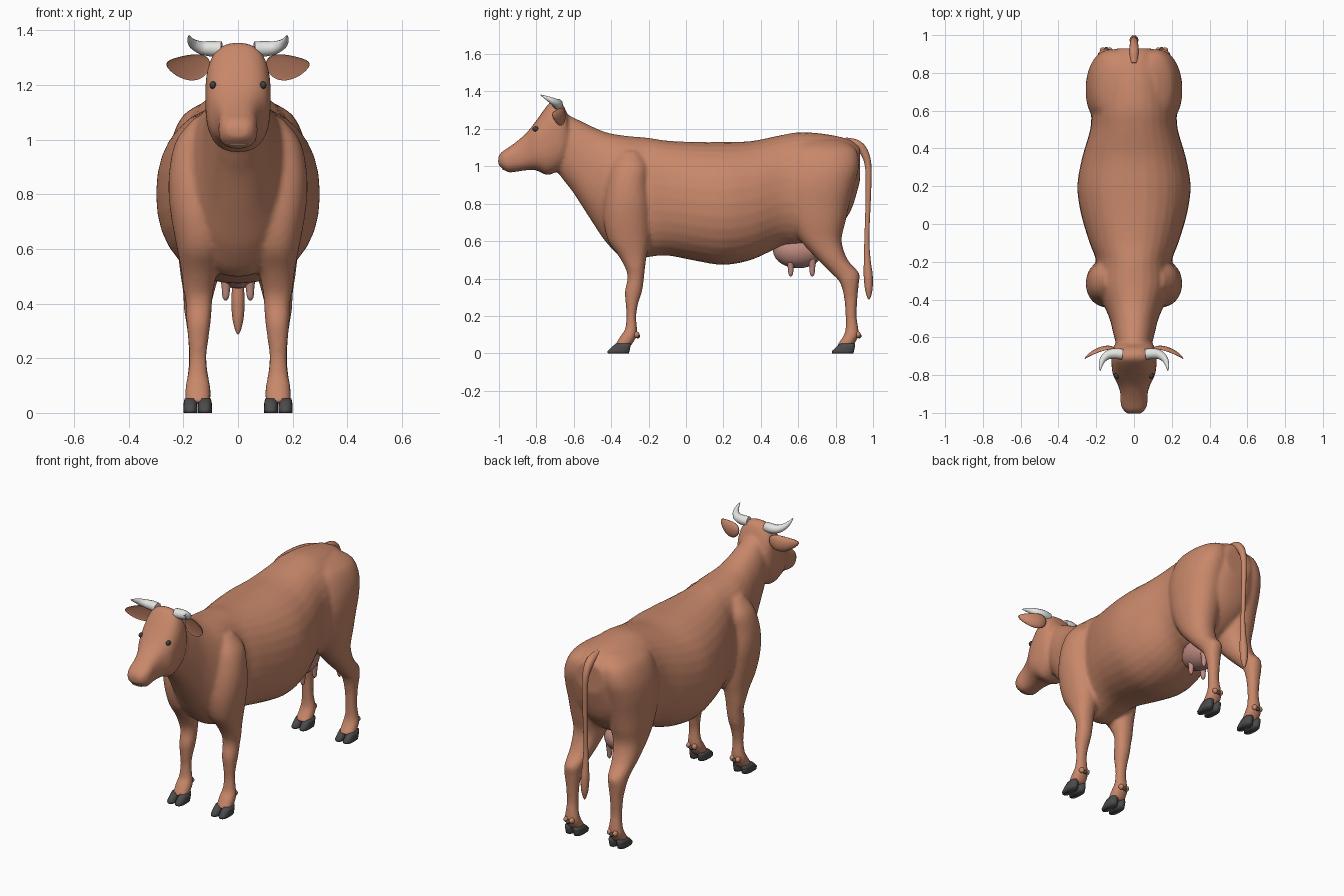
import bpy, bmesh, math
from mathutils import Vector

if "Cube" in bpy.data.objects:
    bpy.data.objects.remove(bpy.data.objects["Cube"])

def material(name, col):
    m = bpy.data.materials.new(name)
    m.diffuse_color = (*col, 1)
    m.use_nodes = True
    m.node_tree.nodes["Principled BSDF"].inputs["Base Color"].default_value = m.diffuse_color
    return m

HIDE = material("brown_hide", (0.58, 0.245, 0.145))
INNER = material("inner_ear", (0.36, 0.15, 0.09))
PINK = material("udder_pink", (0.53, 0.26, 0.22))
HOOF = material("hoof_grey", (0.07, 0.07, 0.07))
HORN = material("horn_white", (0.78, 0.78, 0.76))
EYE = material("eye_dark", (0.05, 0.055, 0.05))
NOSE = material("nostril_brown", (0.16, 0.06, 0.04))
LIP = material("lip_pale", (0.6, 0.45, 0.38))

def smooth_rows(rows, n=4):
    """Catmull-Rom interpolation of tuples of numbers."""
    out = []
    for i in range(len(rows) - 1):
        a, b, c, d = rows[max(i - 1, 0)], rows[i], rows[i + 1], rows[min(i + 2, len(rows) - 1)]
        for k in range(n):
            t = k / n
            out.append(tuple(0.5 * (2 * q + (r - p) * t + (2 * p - 5 * q + 4 * r - s) * t * t
                       + (3 * q - p - 3 * r + s) * t ** 3) for p, q, r, s in zip(a, b, c, d)))
    return out + [tuple(rows[-1])]

def loft(bm, rows, along, power=2.2, segs=32):
    """Superellipse rings; rows are (position, u_min, u_max, v_min, v_max).
    along 'y': u = x, v = z.  along 'z': u = x, v = y."""
    rings = []
    for p, u0, u1, v0, v1 in rows:
        ring = []
        for i in range(segs):
            a = 2 * math.pi * i / segs
            c, s = math.cos(a), math.sin(a)
            u = (u0 + u1) / 2 + (u1 - u0) / 2 * math.copysign(abs(c) ** (2 / power), c)
            v = (v0 + v1) / 2 + (v1 - v0) / 2 * math.copysign(abs(s) ** (2 / power), s)
            ring.append(bm.verts.new((u, p, v) if along == 'y' else (u, v, p)))
        rings.append(ring)
    for r, q in zip(rings, rings[1:]):
        for i in range(segs):
            j = (i + 1) % segs
            bm.faces.new((r[i], r[j], q[j], q[i]))
    bm.faces.new(rings[0])
    bm.faces.new(rings[-1])

def finish(bm, name, *mats):
    bmesh.ops.recalc_face_normals(bm, faces=bm.faces)
    me = bpy.data.meshes.new(name)
    for f in bm.faces:
        f.smooth = True
    bm.to_mesh(me)
    bm.free()
    ob = bpy.data.objects.new(name, me)
    bpy.context.collection.objects.link(ob)
    for m in mats:
        me.materials.append(m)
    return ob

def ball(name, loc, size, mat):
    bm = bmesh.new()
    bmesh.ops.create_uvsphere(bm, u_segments=24, v_segments=14, radius=1)
    for v in bm.verts:
        v.co = Vector(loc) + Vector([a * b for a, b in zip(v.co, size)])
    return finish(bm, name, mat)

def tube(name, pts, mat):
    """Tapered tube through (x, y, z, radius) points, made into a mesh."""
    cu = bpy.data.curves.new(name, 'CURVE')
    cu.dimensions, cu.bevel_depth, cu.bevel_resolution, cu.use_fill_caps = '3D', 1, 4, True
    pts = smooth_rows(pts, 6)
    sp = cu.splines.new('POLY')
    sp.points.add(len(pts) - 1)
    for p, (x, y, z, r) in zip(sp.points, pts):
        p.co, p.radius = (x, y, z, 1), max(r, 0.001)
    tmp = bpy.data.objects.new(name + "_path", cu)
    bpy.context.collection.objects.link(tmp)
    dg = bpy.context.evaluated_depsgraph_get()
    me = bpy.data.meshes.new_from_object(tmp.evaluated_get(dg))
    bpy.data.objects.remove(tmp)
    for f in me.polygons:
        f.use_smooth = True
    me.materials.clear()
    me.materials.append(mat)
    ob = bpy.data.objects.new(name, me)
    bpy.context.collection.objects.link(ob)
    return ob

# Body profiles: (y, half width, bottom, top)
torso = [(-.71, .06, 1.0, 1.2), (-.65, .09, .92, 1.275), (-.6, .105, .855, 1.26), (-.5, .13, .70, 1.212),
         (-.42, .165, .585, 1.18), (-.32, .205, .50, 1.163), (-.2, .2, .515, 1.152), (-.1, .235, .523, 1.137),
         (.05, .28, .495, 1.13), (.2, .3, .473, 1.13), (.35, .275, .50, 1.135), (.5, .232, .565, 1.165),
         (.6, .225, .57, 1.182), (.7, .21, .60, 1.178), (.8, .185, .66, 1.163), (.88, .15, .76, 1.14),
         (.93, .09, .92, 1.10)]
head = [(-1.004, .035, 1.01, 1.05), (-.985, .058, .99, 1.077), (-.95, .071, .968, 1.1), (-.9, .072, .972, 1.137),
        (-.85, .086, .979, 1.182), (-.8, .111, .978, 1.245), (-.75, .119, .955, 1.315), (-.71, .12, .962, 1.355),
        (-.665, .115, .99, 1.34), (-.635, .1, 1.04, 1.28)]
# Leg profiles: (z, inner x, outer x, front y, back y)
front_leg = [(1.08, .02, .16, -.36, -.24), (1.0, .02, .225, -.4, -.2), (.9, .02, .25, -.425, -.2),
             (.8, .02, .254, -.44, -.19), (.7, .03, .242, -.44, -.19), (.6, .05, .223, -.415, -.195),
             (.52, .075, .208, -.36, -.21), (.45, .09, .2, -.322, -.22), (.4, .095, .191, -.313, -.225),
             (.33, .1, .188, -.327, -.235), (.27, .108, .183, -.323, -.255), (.2, .115, .178, -.318, -.266),
             (.13, .108, .186, -.326, -.262), (.09, .1, .193, -.352, -.264), (.035, .1, .194, -.385, -.297)]
hind_leg = [(1.14, .0, .12, .57, .84), (1.09, .0, .2, .545, .91), (1.0, .0, .243, .53, .925),
            (.9, .0, .256, .52, .902), (.8, .005, .25, .53, .875), (.7, .02, .24, .56, .852),
            (.6, .045, .223, .615, .832), (.5, .07, .21, .705, .865), (.43, .09, .2, .775, .925),
            (.38, .1, .198, .822, .925), (.3, .11, .186, .845, .917), (.2, .115, .18, .853, .912),
            (.13, .108, .186, .853, .922), (.09, .1, .193, .84, .922), (.035, .1, .194, .8, .89)]

# Hide: torso, head and legs fused into one smooth skin
bm = bmesh.new()
for rows, power in ((torso, 2.2), (head, 2.6)):
    loft(bm, [(y, -w, w, b, t) for y, w, b, t in smooth_rows(rows)], 'y', power)
for s in (-1, 1):
    for rows in (front_leg, hind_leg):
        loft(bm, [(z, s * a, s * b, c, d) for z, a, b, c, d in smooth_rows(rows)], 'z')
body = finish(bm, "cow_body", HIDE)
rm = body.modifiers.new("fuse", 'REMESH')
rm.mode, rm.voxel_size, rm.use_smooth_shade = 'VOXEL', 0.011, True
sm = body.modifiers.new("soften", 'SMOOTH')
sm.factor, sm.iterations = 0.5, 5

# Hooves: two claws per foot plus dewclaws
for s, side in ((-1, "left"), (1, "right")):
    for dy, end in ((0, "front"), (1.2, "hind")):
        bm = bmesh.new()
        for x in (.121, .174):
            loft(bm, [(0, s * x - .025, s * x + .025, dy - .418, dy - .305),
                      (.012, s * x - .026, s * x + .026, dy - .42, dy - .302),
                      (.035, s * x - .025, s * x + .025, dy - .396, dy - .297),
                      (.052, s * x - .022, s * x + .022, dy - .375, dy - .297)], 'z', 2.6, 20)
        finish(bm, f"{end}_hoof_{side}", HOOF)
        yb = -.262 if dy == 0 else .922
        for x in (.128, .166):
            ball(f"{end}_heel_{side}", (s * x, yb - .004, .1), (.015, .017, .017), HIDE)
        ball(f"{end}_dewclaw_{side}", (s * .147, yb + .004, .092), (.013, .012, .012), HOOF)

# Ears: cupped leaves with darker inside
for s, side in ((-1, "left"), (1, "right")):
    bm = bmesh.new()
    bmesh.ops.create_uvsphere(bm, u_segments=32, v_segments=16, radius=1)
    for f in bm.faces:
        f.material_index = 1 if f.calc_center_median().y < 0 else 0
    for v in bm.verts:
        x, y, z = v.co
        y = y if y >= 0 else -0.3 * y
        taper = 1 - .28 * x
        v.co = (s * (.182 + .08 * x), -.678 + .026 * y - .028 * x - .01 * x * x,
                1.264 + .046 * z * taper + .012 * x * x)
    finish(bm, f"ear_{side}", HIDE, INNER)
    # Horns, eyes, nostrils
    tube(f"horn_{side}", [(s * .06, -.69, 1.332, .028), (s * .1, -.686, 1.333, .028), (s * .135, -.692, 1.337, .024),
                          (s * .163, -.715, 1.35, .018), (s * .176, -.748, 1.367, .01), (s * .179, -.778, 1.382, .002)], HORN)
    ball(f"eye_{side}", (s * .092, -.803, 1.2), (.012, .017, .014), EYE)
    ball(f"nostril_{side}", (s * .03, -.985, 1.042), (.011, .009, .009), NOSE)

# Mouth line
tube("mouth", [(-.05, -.957, .99, .003), (-.03, -.972, .985, .004), (0, -.978, .984, .004),
               (.03, -.972, .985, .004), (.05, -.957, .99, .003)], LIP)

# Tail with tuft
tube("tail", [(0, .85, 1.135, .02), (0, .915, 1.115, .025), (0, .955, 1.07, .022), (0, .975, .99, .017),
              (0, .974, .82, .014), (0, .967, .62, .013), (0, .969, .5, .018), (0, .974, .42, .024),
              (0, .977, .35, .021), (0, .978, .305, .011), (0, .978, .287, .002)], HIDE)

# Udder and teats
ball("udder", (0, .6, .55), (.095, .135, .095), PINK)
for s in (-1, 1):
    for y in (.56, .675):
        tube("teat", [(s * .043, y, .5, .022), (s * .044, y, .46, .016), (s * .045, y, .425, .012),
                      (s * .045, y, .412, .004)], PINK)
